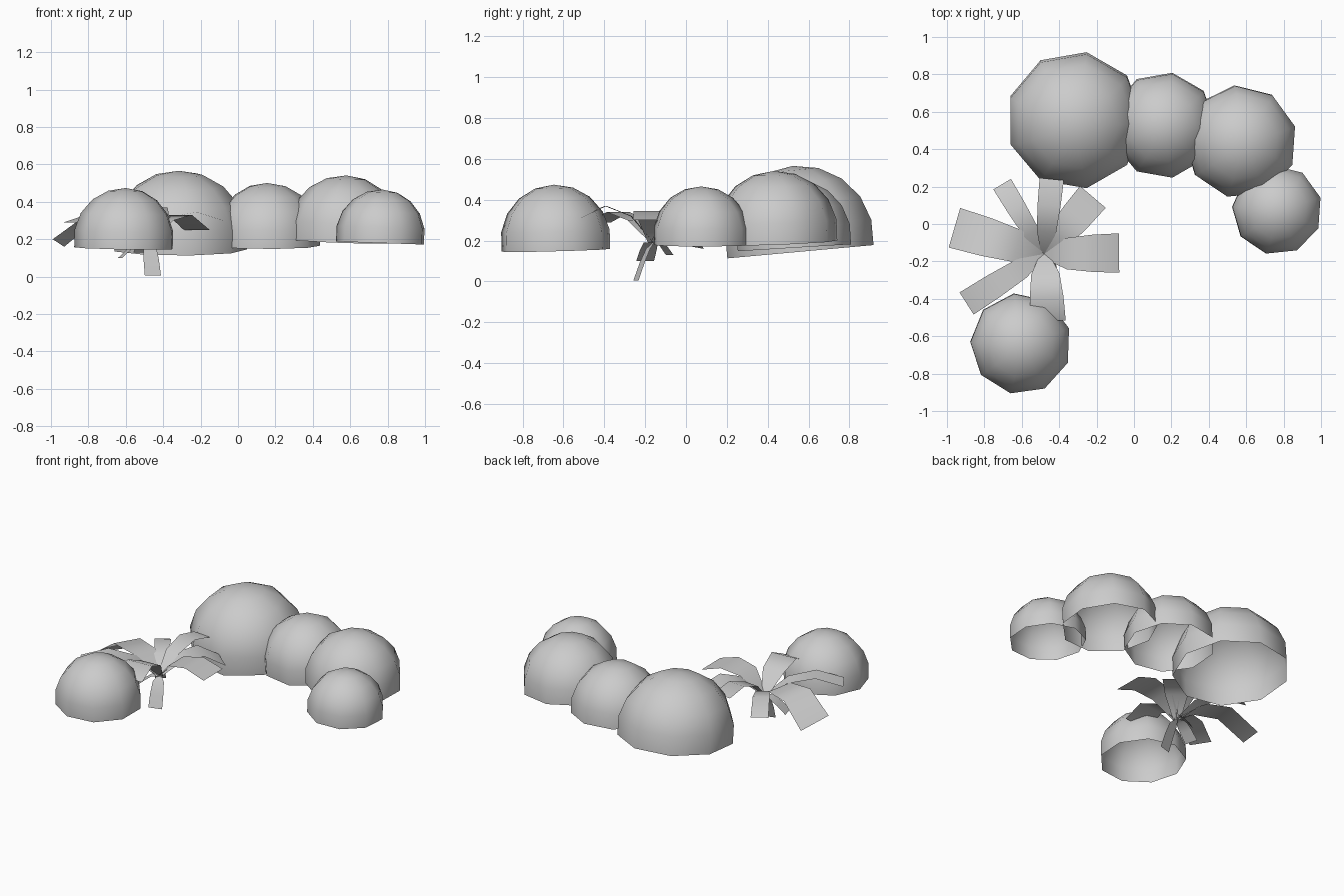
import bpy, bmesh
from math import radians, sin, cos
from mathutils import Vector, Matrix

if "Cube" in bpy.data.objects:
    bpy.data.objects.remove(bpy.data.objects["Cube"])


def finish(name, bm, smooth_angle):
    me = bpy.data.meshes.new(name)
    bm.to_mesh(me)
    bm.free()
    ob = bpy.data.objects.new(name, me)
    bpy.context.collection.objects.link(ob)
    bpy.context.view_layer.objects.active = ob
    ob.select_set(True)
    bpy.ops.object.shade_smooth_by_angle(angle=radians(smooth_angle))
    ob.select_set(False)
    return ob


# Bushes: open nine-sided sphere shells cut one ring below the equator
def bush(name, x, y, z, r, spin, tilt_x, tilt_y, squash=1.0):
    bm = bmesh.new()
    rings = []
    R = r / cos(radians(10))
    for lat in (-10, 10, 30, 50, 70):
        rings.append([bm.verts.new((R * cos(radians(lat)) * cos(radians(40 * i + spin)),
                                    R * cos(radians(lat)) * sin(radians(40 * i + spin)),
                                    R * sin(radians(lat)) * squash)) for i in range(9)])
    pole = bm.verts.new((0, 0, R * squash))
    for lo, hi in zip(rings, rings[1:]):
        for i in range(9):
            j = (i + 1) % 9
            bm.faces.new((lo[i], lo[j], hi[j], hi[i]))
    for i in range(9):
        bm.faces.new((rings[-1][i], rings[-1][(i + 1) % 9], pole))
    bm.transform(Matrix.Translation((x, y, z))
                 @ Matrix.Rotation(radians(tilt_x), 4, 'X')
                 @ Matrix.Rotation(radians(tilt_y), 4, 'Y'))
    finish(name, bm, 50)


bush("bush_large", -0.317, 0.555, 0.208, 0.365, 0, 5.2, 0, 0.97)
bush("bush_back", 0.156, 0.528, 0.215, 0.282, 0, 3.5, 0)
bush("bush_right", 0.57, 0.44, 0.242, 0.301, 16, 2, 2, 0.98)
bush("bush_small", 0.765, 0.075, 0.222, 0.24, 16, 0, 2)
bush("bush_front", -0.605, -0.64, 0.2, 0.27, 18, 1.5, 1)


# Leaves: arching strips from a shared root; roll tips one side of the strip down
ROOT = Vector((-0.48, -0.16, 0.19))


def leaf(name, tip, width, heights, roll=0.0):
    bm = bmesh.new()
    span = Vector((tip[0], tip[1], 0)) - Vector((ROOT.x, ROOT.y, 0))
    side = Vector((-span.y, span.x, 0)).normalized()
    rows = []
    zs = (ROOT.z,) + heights
    for f, w, z in zip((0, 0.3, 0.65, 1), (0.25, 0.8, 0.95, 1), zs):
        mid = Vector((ROOT.x, ROOT.y, z)) + span * f
        off = side * width * w / 2 + Vector((0, 0, roll * f))
        rows.append((bm.verts.new(mid - off), bm.verts.new(mid + off)))
    for a, b in zip(rows, rows[1:]):
        bm.faces.new((a[0], b[0], b[1], a[1]))
    finish(name, bm, 50)


leaf("leaf_left", (-0.96, -0.02), 0.22, (0.30, 0.31, 0.18), 0.02)
leaf("leaf_right", (-0.08, -0.155), 0.21, (0.32, 0.345, 0.30))
leaf("leaf_front", (-0.46, -0.52), 0.19, (0.32, 0.37, 0.31))
leaf("leaf_front_left", (-0.895, -0.425), 0.14, (0.30, 0.34, 0.29))
leaf("leaf_back", (-0.44, 0.24), 0.13, (0.31, 0.36, 0.33))
leaf("leaf_back_left", (-0.705, 0.213), 0.11, (0.28, 0.31, 0.24))
leaf("leaf_back_right", (-0.22, 0.145), 0.18, (0.30, 0.33, 0.25))

# Short drooping leaves under the root
leaf("leaf_hanging", (-0.455, -0.245), 0.09, (0.16, 0.09, 0.005))
leaf("leaf_low_left", (-0.63, -0.20), 0.09, (0.19, 0.15, 0.10))
leaf("leaf_low_back", (-0.53, -0.08), 0.07, (0.20, 0.17, 0.13))
